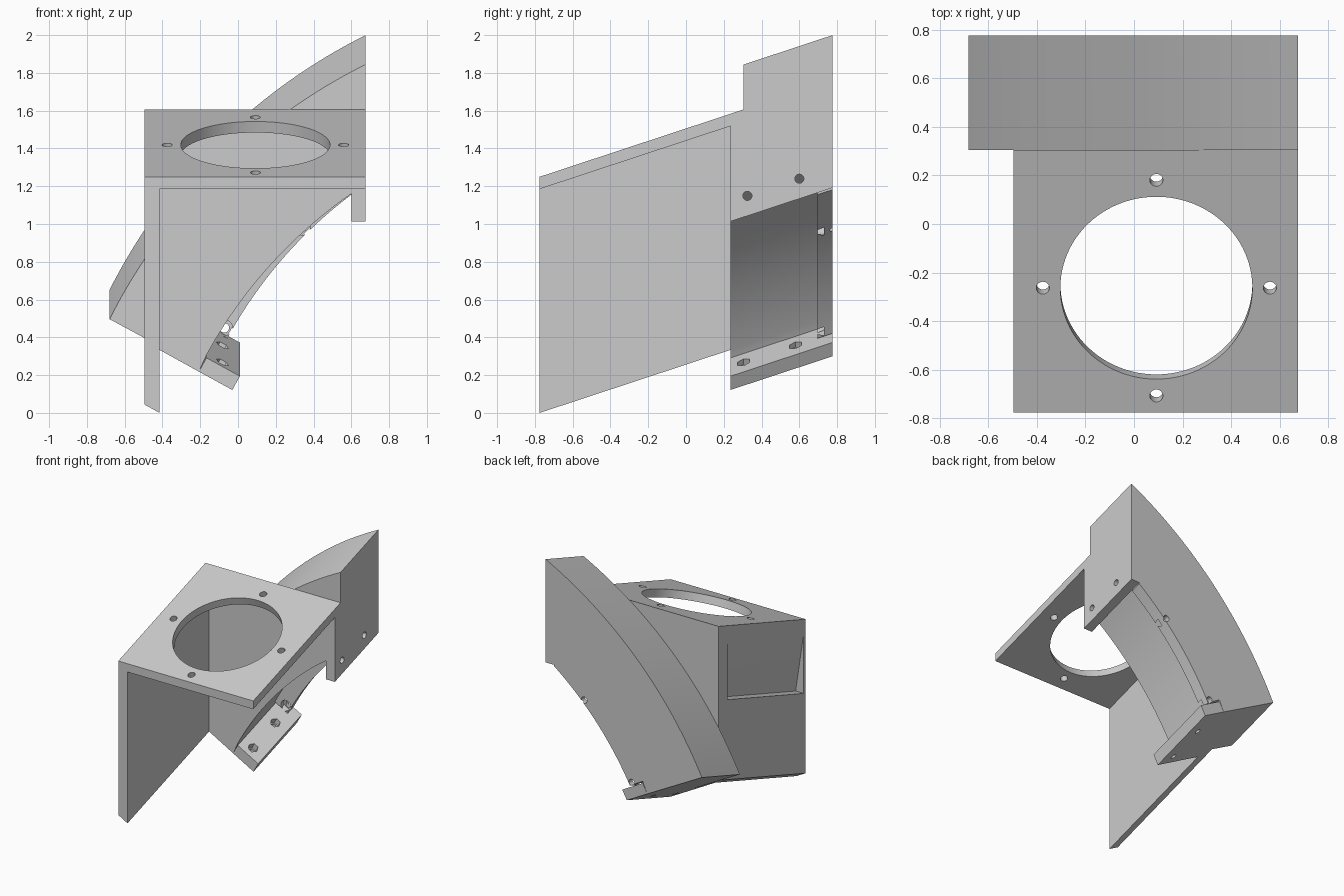
import bpy, bmesh
from math import sqrt, radians, atan, pi, acos, cos, sin
from mathutils import Matrix, Vector

if "Cube" in bpy.data.objects:
    bpy.data.objects.remove(bpy.data.objects["Cube"])

SLOPE = 0.33            # rise of the whole part along y
CX, CZ = 2.027, -1.226  # centre of the curved duct, in the y = -0.775 section
N = 40


def lift(y):
    return SLOPE * (y + 0.775)


def arc(r, x0, x1):
    a0, a1 = acos((x0 - CX) / r), acos((x1 - CX) / r)
    return [(CX + r * cos(a0 + (a1 - a0) * i / N), CZ + r * sin(a0 + (a1 - a0) * i / N))
            for i in range(N + 1)]


def finish(bm, name):
    bmesh.ops.recalc_face_normals(bm, faces=bm.faces)
    me = bpy.data.meshes.new(name)
    bm.to_mesh(me)
    bm.free()
    ob = bpy.data.objects.new(name, me)
    bpy.context.collection.objects.link(ob)
    return ob


def prism(name, pts, y0, y1):
    """Extrude an x-z profile along y, following the slope."""
    bm = bmesh.new()
    a, b = [[bm.verts.new((x, y, z + lift(y))) for x, z in pts] for y in (y0, y1)]
    bm.faces.new(a)
    bm.faces.new(b)
    for i in range(len(pts)):
        j = (i + 1) % len(pts)
        bm.faces.new((a[i], a[j], b[j], b[i]))
    return finish(bm, name)


def drill(ob, centre, axis, r, depth, sides=24):
    bm = bmesh.new()
    rot = Vector(axis).to_track_quat('Z', 'Y').to_matrix().to_4x4()
    bmesh.ops.create_cone(bm, cap_ends=True, segments=sides, radius1=r, radius2=r,
                          depth=depth, matrix=Matrix.Translation(centre) @ rot)
    cut(ob, finish(bm, "cutter"))


def cut(ob, cutter):
    cutter.hide_render = True
    m = ob.modifiers.new("cut", 'BOOLEAN')
    m.operation, m.solver, m.object = 'DIFFERENCE', 'EXACT', cutter
    dg = bpy.context.evaluated_depsgraph_get()
    me = bpy.data.meshes.new_from_object(ob.evaluated_get(dg))
    ob.modifiers.clear()
    ob.data = me
    bpy.data.objects.remove(cutter)


L, R = -0.495, 0.675
corner, foot = (-0.167, -0.042), (-0.207, -0.115)
inner = arc(2.5, corner[0], 0.6)
top_in = inner[-1][1]

# Sloping fan plate with large opening and four screw holes
plate = prism("fan_plate", [(L, 1.185), (R, 1.185), (R, 1.25), (L, 1.25)], -0.775, 0.235)
tilt = atan(SLOPE)
normal = Vector((0, -sin(tilt), cos(tilt)))
along = Vector((0, cos(tilt), sin(tilt)))
mid = Vector((0.092, -0.263, 1.25 + lift(-0.263)))
drill(plate, mid, normal, 0.395, 0.4, 96)
for d in (Vector((1, 0, 0)), along):
    for s in (-1, 1):
        drill(plate, mid + d * s * 0.467, normal, 0.027, 0.3)

# Side wall with wedge-shaped pocket on the outside
wall = prism("side_wall", [(L, 0.044), (-0.415, 0), (-0.415, 1.185), (L, 1.185)], -0.775, 0.235)
cut(wall, prism("cutter", [(L, 1.14), (-0.425, 0.67), (-0.55, 0.67), (-0.55, 1.14)], -0.75, 0.195))

# Wall joining the plate to the curved duct
prism("joining_wall", [(L, 0.044), foot] + inner + [(R, top_in), (R, 1.25), (L, 1.25)],
      0.235, 0.305)

# Curved duct body
prism("curved_body", [foot] + inner + [(R, top_in)] + arc(3.032, R, -0.68), 0.305, 0.775)

# Rear flange under the inner curve, with counterbored holes
flange = prism("rear_flange", inner + [(0.6, 0.68)] + arc(2.373, 0.6, -0.057), 0.695, 0.775)
for x, z in ((-0.072, -0.035), (0.34, 0.5)):
    z += 0.485
    drill(flange, (x, 0.735, z), (0, 1, 0), 0.025, 0.3)
    drill(flange, (x, 0.68, z), (0, 1, 0), 0.043, 0.1)

# Lower mounting pad with hex nut seats
pad = prism("lower_pad", [foot, (-0.03, -0.212), (0.01, -0.139), corner], 0.235, 0.775)
n = Vector((0.482, 0, 0.876))
for y in (0.305, 0.58):
    c = Vector((-0.082, y, -0.088 + lift(y)))
    drill(pad, c, n, 0.021, 0.4)
    drill(pad, c, n, 0.037, 0.07, 6)

# Upper mounting tab with hex nut seats on the inside
tab = prism("upper_tab", [(0.6, 0.68), (R, 0.68), (R, top_in), (0.6, top_in)], 0.235, 0.775)
for y in (0.325, 0.6):
    c = Vector((0.6, y, 0.786 + lift(y)))
    drill(tab, c, (1, 0, 0), 0.024, 0.4)
    drill(tab, c, (1, 0, 0), 0.035, 0.07, 6)

# Smooth the curves, keep the edges sharp
for ob in bpy.context.collection.objects:
    ob.select_set(True)
    bpy.context.view_layer.objects.active = ob
bpy.ops.object.shade_smooth_by_angle(angle=radians(25))
